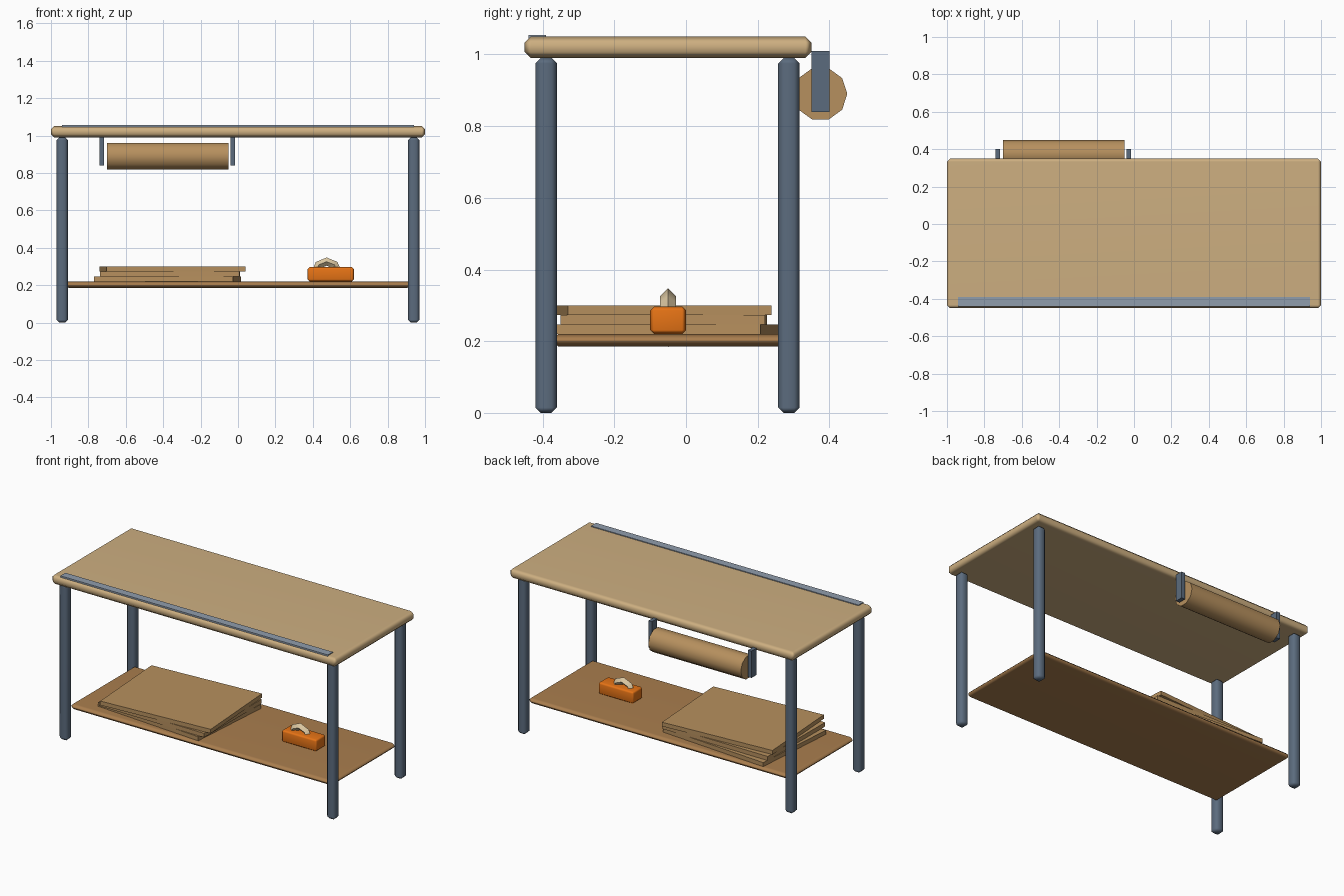
import bpy, bmesh, math

if "Cube" in bpy.data.objects:
    bpy.data.objects.remove(bpy.data.objects["Cube"])


def material(name, rgb):
    m = bpy.data.materials.new(name)
    m.diffuse_color = (*[c ** 2.2 for c in rgb], 1)
    m.use_nodes = True
    m.node_tree.nodes["Principled BSDF"].inputs["Base Color"].default_value = m.diffuse_color
    return m


wood = material("light_wood", (0.80, 0.68, 0.50))
shelf_wood = material("dark_wood", (0.66, 0.49, 0.31))
card = material("cardboard", (0.71, 0.56, 0.37))
steel = material("painted_steel", (0.36, 0.42, 0.49))
rule = material("steel_rule", (0.56, 0.61, 0.67))
orange = material("orange_case", (0.90, 0.45, 0.11))
cream = material("cream_handle", (0.86, 0.78, 0.63))


def smooth(ob):
    bpy.ops.object.select_all(action='DESELECT')
    ob.select_set(True)
    bpy.context.view_layer.objects.active = ob
    bpy.ops.object.shade_smooth_by_angle(angle=math.radians(50))


def box(name, x, y, z, mat, bevel=0.0, turn=0.0):
    """Box from (min, max) ranges, optionally chamfered and turned about z."""
    bm = bmesh.new()
    bmesh.ops.create_cube(bm, size=1)
    for v in bm.verts:
        for i, (lo, hi) in enumerate((x, y, z)):
            v.co[i] *= hi - lo
    if bevel:
        bmesh.ops.bevel(bm, geom=bm.edges[:], offset=bevel, segments=1,
                        affect='EDGES', profile=0.5)
    me = bpy.data.meshes.new(name)
    bm.to_mesh(me)
    bm.free()
    ob = bpy.data.objects.new(name, me)
    bpy.context.collection.objects.link(ob)
    ob.location = [(lo + hi) / 2 for lo, hi in (x, y, z)]
    ob.rotation_euler.z = turn
    me.materials.append(mat)
    if bevel:
        smooth(ob)
        ob.modifiers.new("weighted", 'WEIGHTED_NORMAL').keep_sharp = True
    return ob


# Bench top with inlaid rule along the front edge
box("bench_top", (-1, 1), (-0.45, 0.35), (0.99, 1.05), wood, 0.017)
box("measuring_strip", (-0.94, 0.94), (-0.44, -0.39), (1.045, 1.055), rule)

# Legs and lower shelf
for side, x in (("left", -0.94), ("right", 0.94)):
    for end, y in (("front", -0.39), ("back", 0.287)):
        box(f"{end}_{side}_leg", (x - 0.03, x + 0.03), (y - 0.03, y + 0.03),
            (0, 0.99), steel, 0.015)
box("lower_shelf", (-0.92, 0.92), (-0.37, 0.27), (0.185, 0.22), shelf_wood, 0.014)

# Stack of loosely piled flat sheets
for i, (x, y, a) in enumerate(((-0.377, -0.049, -0.075), (-0.363, -0.062, -0.008),
                               (-0.351, -0.07, 0.066))):
    z = 0.22 + i * 0.0265
    box(f"flat_sheet_{i + 1}", (x - 0.372, x + 0.372), (y - 0.285, y + 0.285),
        (z, z + 0.026), card, turn=a)

# Paper roll on the back, held between two brackets
bpy.ops.mesh.primitive_cylinder_add(vertices=10, radius=0.075, depth=0.65,
                                    location=(-0.375, 0.375, 0.89),
                                    rotation=(math.pi / 2, 0, math.pi / 2))
roll = bpy.context.object
roll.name = "paper_roll"
# vertices start on the local y axis, so turn the section to point backwards
for v in roll.data.vertices:
    v.co.x, v.co.y = v.co.y, -v.co.x
roll.data.materials.append(card)
smooth(roll)
for side, x in (("left", -0.728), ("right", -0.028)):
    box(f"roll_bracket_{side}", (x - 0.0125, x + 0.0125), (0.35, 0.40),
        (0.84, 1.01), steel)

# Tool case with ring handle
box("tool_case", (0.372, 0.62), (-0.10, 0.0), (0.22, 0.297), orange, 0.011)
bpy.ops.mesh.primitive_torus_add(major_segments=8, minor_segments=4,
                                 major_radius=0.06, minor_radius=0.022,
                                 location=(0.474, -0.05, 0.266),
                                 rotation=(math.pi / 2, 0, 0))
handle = bpy.context.object
handle.name = "tool_case_handle"
handle.data.materials.append(cream)
smooth(handle)
